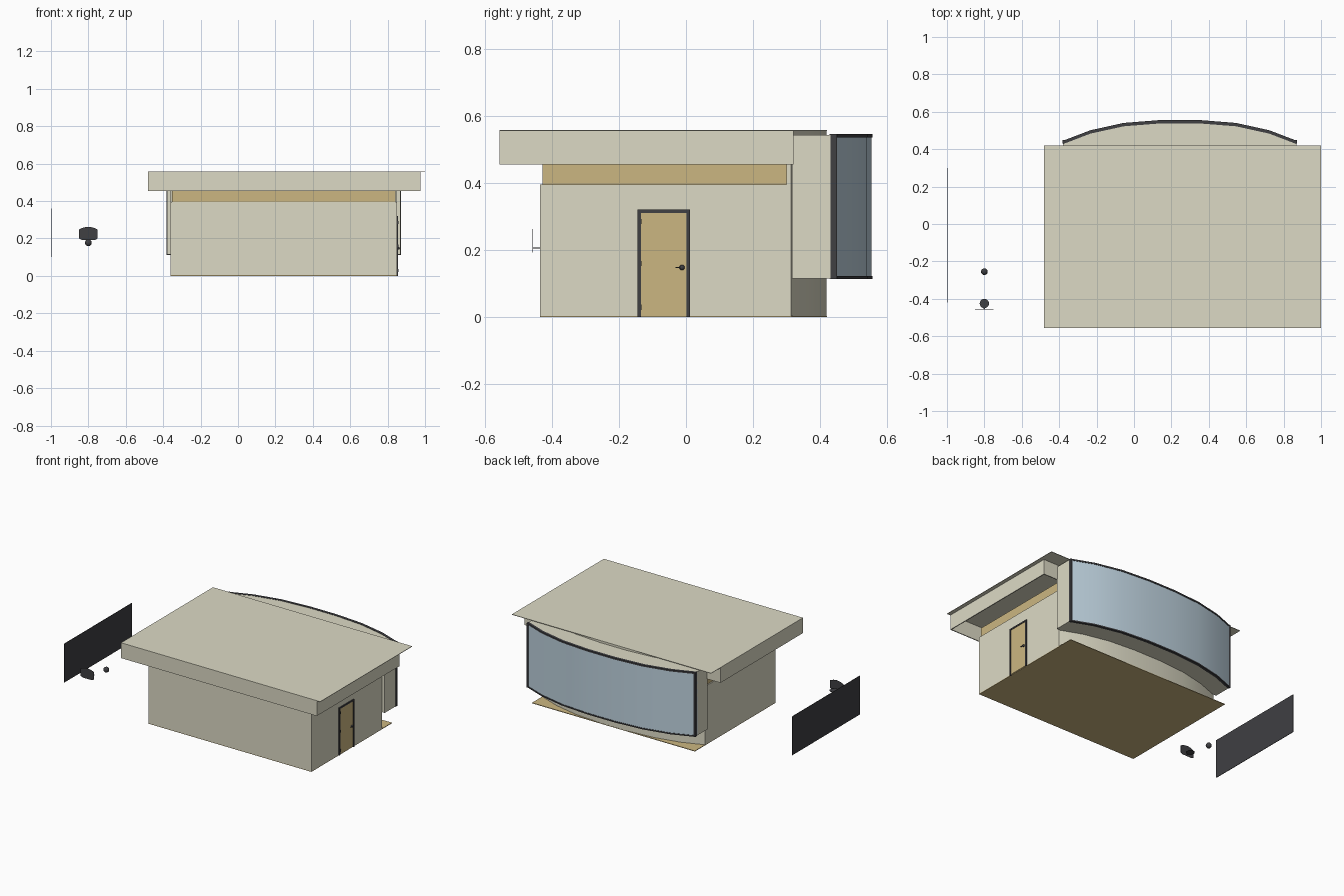
import bpy, bmesh, math

if "Cube" in bpy.data.objects:
    bpy.data.objects.remove(bpy.data.objects["Cube"])


def material(name, rgb):
    m = bpy.data.materials.new(name)
    m.diffuse_color = (*rgb, 1)
    m.use_nodes = True
    m.node_tree.nodes["Principled BSDF"].inputs["Base Color"].default_value = m.diffuse_color
    return m


WALL = material("plaster", (0.72, 0.70, 0.56))
WOOD = material("wood", (0.60, 0.47, 0.22))
GLASS = material("glass", (0.52, 0.65, 0.74))
DARK = material("dark", (0.05, 0.05, 0.055))


def make(name, bm, mat):
    bmesh.ops.recalc_face_normals(bm, faces=bm.faces)
    me = bpy.data.meshes.new(name)
    bm.to_mesh(me)
    bm.free()
    ob = bpy.data.objects.new(name, me)
    me.materials.append(mat)
    bpy.context.collection.objects.link(ob)
    return ob


def prism(name, outline, z0, z1, mat):
    bm = bmesh.new()
    face = bm.faces.new([bm.verts.new((x, y, z0)) for x, y in outline])
    top = bmesh.ops.extrude_face_region(bm, geom=[face])["geom"]
    for v in top:
        if isinstance(v, bmesh.types.BMVert):
            v.co.z = z1
    return make(name, bm, mat)


def box(name, x, y, z, mat):
    return prism(name, [(x[0], y[0]), (x[1], y[0]), (x[1], y[1]), (x[0], y[1])], *z, mat)


def ring(name, x, y, z, t, mat):
    """Four upright panels around a rectangle, open above and below."""
    bm = bmesh.new()
    loops = []
    for d in (0, t):
        for h in z:
            loops.append([bm.verts.new(p) for p in (
                (x[0] + d, y[0] + d, h), (x[1] - d, y[0] + d, h),
                (x[1] - d, y[1] - d, h), (x[0] + d, y[1] - d, h))])
    for a, b in ((0, 1), (1, 3), (3, 2), (2, 0)):
        for i in range(4):
            j = (i + 1) % 4
            bm.faces.new((loops[a][i], loops[a][j], loops[b][j], loops[b][i]))
    return make(name, bm, mat)


def bow(half, y_mid, sag, n=7):
    """Bowed back line, from left to right."""
    pts = []
    for i in range(n + 1):
        t = math.sin((2 * i / n - 1) * 0.9) / math.sin(0.9)
        pts.append((0.245 + half * t, y_mid - sag * abs(t) ** 2.6))
    return pts


def bow_strip(name, pts, depth, z0, z1, mat):
    back = [(x, y - depth) for x, y in reversed(pts)]
    ob = prism(name, pts + back, z0, z1, mat)
    for p in ob.data.polygons:
        p.use_smooth = abs(p.normal.z) < 0.5
    bpy.context.view_layer.objects.active = ob
    ob.select_set(True)
    bpy.ops.object.shade_smooth_by_angle(angle=math.radians(30))
    ob.select_set(False)
    return ob


# floor, straight walls and high wooden band
box("floor", (-0.36, 0.85), (-0.435, 0.42), (0, 0.004), WOOD)
for name, x, y in (("front_wall", (-0.36, 0.85), (-0.435, -0.42)),
                   ("left_wall", (-0.36, -0.345), (-0.42, 0.312)),
                   ("right_wall", (0.835, 0.85), (-0.42, 0.312))):
    box(name, x, y, (0.004, 0.395), WALL)
for name, x, y in (("front_band", (-0.352, 0.842), (-0.427, -0.42)),
                   ("left_band", (-0.352, -0.345), (-0.42, 0.31)),
                   ("right_band", (0.835, 0.842), (-0.42, 0.31))):
    box(name, x, y, (0.395, 0.458), WOOD)

# bowed back wall
bow_strip("back_wall", bow(0.605, 0.42, 0.108), 0.012, 0.004, 0.555, WALL)

# roof sheet and hanging fascia
box("roof_sheet", (-0.48, 1.0), (-0.556, 0.42), (0.555, 0.558), WALL)
ring("roof_fascia", (-0.48, 0.975), (-0.556, 0.32), (0.455, 0.555), 0.006, WALL)

# window bay
line = bow(0.625, 0.55, 0.112)
prism("bay_body", [(0.87, 0.315), (-0.38, 0.315)] + line, 0.115, 0.543, WALL)
bow_strip("bay_glass", [(x, y + 0.004) for x, y in line], 0.02, 0.12, 0.537, GLASS)
for name, z0, z1 in (("bay_frame_bottom", 0.113, 0.122), ("bay_frame_top", 0.535, 0.545)):
    bow_strip(name, [(x, y + 0.007) for x, y in line], 0.018, z0, z1, DARK)
for name, x in (("bay_frame_left", -0.382), ("bay_frame_right", 0.86)):
    box(name, (x, x + 0.012), (0.43, 0.449), (0.113, 0.545), DARK)

# door with frame and handle
box("door_leaf", (0.848, 0.853), (-0.135, 0.004), (0.004, 0.312), WOOD)
for name, y, z in (("door_frame_left", (-0.145, -0.134), (0, 0.32)),
                   ("door_frame_right", (0.002, 0.012), (0, 0.32)),
                   ("door_frame_top", (-0.134, 0.002), (0.31, 0.32))):
    box(name, (0.845, 0.856), y, z, DARK)
box("door_lever", (0.858, 0.863), (-0.031, -0.008), (0.146, 0.15), DARK)
bm = bmesh.new()
bmesh.ops.create_uvsphere(bm, u_segments=12, v_segments=8, radius=0.008)
bmesh.ops.translate(bm, verts=bm.verts, vec=(0.857, -0.012, 0.148))
make("door_knob", bm, DARK)
for z in (0.03, 0.16, 0.285):
    box("door_hinge", (0.853, 0.858), (-0.138, -0.132), (z - 0.008, z + 0.008), DARK)

# detached screen on the left
box("screen", (-1.0, -0.997), (-0.42, 0.30), (0.10, 0.36), DARK)

# small ball
bm = bmesh.new()
bmesh.ops.create_uvsphere(bm, u_segments=16, v_segments=10, radius=0.018)
for f in bm.faces:
    f.smooth = True
bmesh.ops.translate(bm, verts=bm.verts, vec=(-0.8, -0.255, 0.177))
make("ball", bm, DARK)

# arched plate with its small round seat
bm = bmesh.new()
top = [(-0.8 + 0.05 * i / 4, 0.262 - 0.014 * (i / 4) ** 2) for i in range(-4, 5)]
outline = top + [(-0.75, 0.2), (-0.765, 0.192), (-0.835, 0.192), (-0.85, 0.2)]
face = bm.faces.new([bm.verts.new((x, -0.457, z)) for x, z in outline])
ext = bmesh.ops.extrude_face_region(bm, geom=[face])["geom"]
bmesh.ops.translate(bm, verts=[v for v in ext if isinstance(v, bmesh.types.BMVert)], vec=(0, 0.002, 0))
make("arched_plate", bm, DARK)
circle = [(-0.8 + 0.025 * math.cos(a), -0.425 + 0.025 * math.sin(a))
          for a in (i * math.tau / 20 for i in range(20))]
prism("round_seat", circle, 0.204, 0.207, DARK)
box("seat_link", (-0.804, -0.796), (-0.457, -0.445), (0.204, 0.207), DARK)
